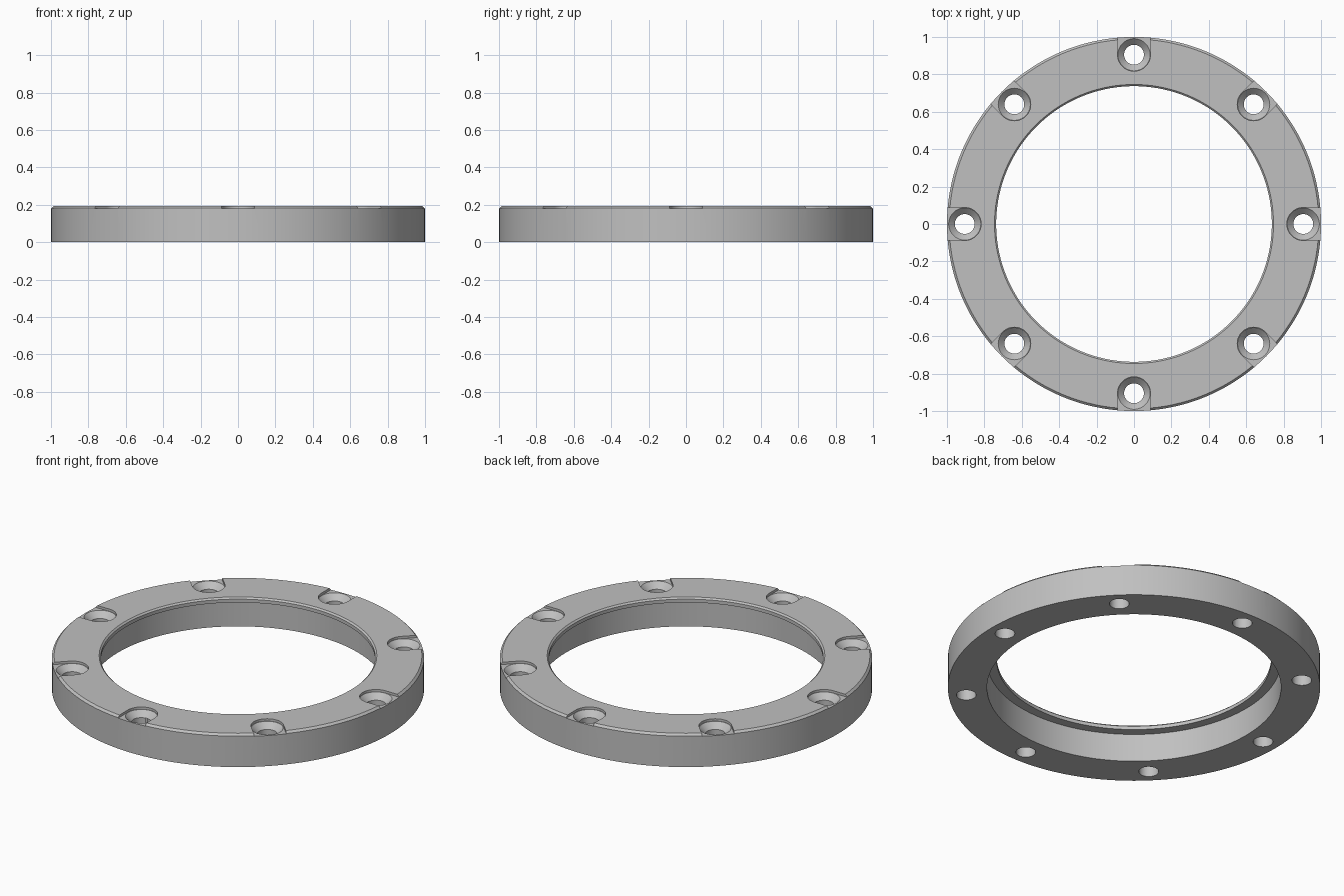
import bpy, bmesh, math
from mathutils import Matrix, Vector

HEIGHT, FLOOR, HOLES = 0.195, 0.181, 8
PITCH, BORE, HEAD = 0.905, 0.053, 0.088

old = bpy.data.objects.get("Cube")
if old:
    bpy.data.objects.remove(old)

grey = bpy.data.materials.new("light_grey_metal")
grey.use_nodes = True
colour = (0.53, 0.53, 0.53, 1)
grey.diffuse_color = colour
grey.node_tree.nodes["Principled BSDF"].inputs["Base Color"].default_value = colour


def finish(name, bm):
    bmesh.ops.recalc_face_normals(bm, faces=bm.faces)
    mesh = bpy.data.meshes.new(name)
    bm.to_mesh(mesh)
    bm.free()
    mesh.materials.append(grey)
    obj = bpy.data.objects.new(name, mesh)
    bpy.context.collection.objects.link(obj)
    return obj


def revolve(name, profile, steps):
    """Spin a closed (radius, z) outline around the z axis."""
    bm = bmesh.new()
    rings = [[bm.verts.new((r * math.cos(a), r * math.sin(a), z)) for r, z in profile]
             for a in (math.tau * i / steps for i in range(steps))]
    for i, ring in enumerate(rings):
        after = rings[(i + 1) % steps]
        for j in range(len(profile)):
            k = (j + 1) % len(profile)
            bm.faces.new((ring[j], after[j], after[k], ring[k]))
    bmesh.ops.remove_doubles(bm, verts=bm.verts, dist=1e-6)
    bmesh.ops.dissolve_degenerate(bm, edges=bm.edges, dist=1e-6)
    return finish(name, bm)


def slot(name):
    """Round-ended relief that opens outward along +x."""
    bm = bmesh.new()
    arc = [math.pi / 2 + math.pi * i / 24 for i in range(25)]
    outline = [(HEAD * math.cos(a), HEAD * math.sin(a)) for a in arc]
    outline += [(0.3, -HEAD), (0.3, HEAD)]
    base = bm.faces.new([bm.verts.new((x, y, FLOOR)) for x, y in outline])
    top = bmesh.ops.extrude_face_region(bm, geom=[base])["geom"]
    bmesh.ops.translate(bm, vec=(0, 0, 0.1),
                        verts=[v for v in top if isinstance(v, bmesh.types.BMVert)])
    return finish(name, bm)


# Ring with a recess underneath and chamfered top edges
ring = revolve("flange_ring", [
    (0.79, 0), (1, 0), (1, 0.183), (0.988, HEIGHT),
    (0.746, HEIGHT), (0.737, 0.186), (0.737, 0.166), (0.79, 0.166)], 144)

# Countersunk bolt holes and their edge reliefs
sink = HEAD - 0.002
hole_profile = [(0, -0.1), (BORE, -0.1), (BORE, FLOOR - sink + BORE),
                (sink, FLOOR), (sink, FLOOR + 0.006), (0, FLOOR + 0.006)]
cutters = []
for i in range(HOLES):
    turn = Matrix.Rotation(math.tau * i / HOLES, 4, "Z") @ Matrix.Translation(Vector((PITCH, 0, 0)))
    for cutter in (slot("relief_cutter"), revolve("bolt_hole_cutter", hole_profile, 40)):
        cutter.data.transform(turn)
        cutter.hide_render = True
        cutters.append(cutter)
        cut = ring.modifiers.new("cut", "BOOLEAN")
        cut.operation, cut.solver, cut.object = "DIFFERENCE", "EXACT", cutter

bpy.ops.object.select_all(action="DESELECT")
bpy.context.view_layer.objects.active = ring
ring.select_set(True)
for modifier in list(ring.modifiers):
    bpy.ops.object.modifier_apply(modifier=modifier.name)
for cutter in cutters:
    bpy.data.objects.remove(cutter)
bpy.ops.object.shade_smooth_by_angle(angle=math.radians(25))
